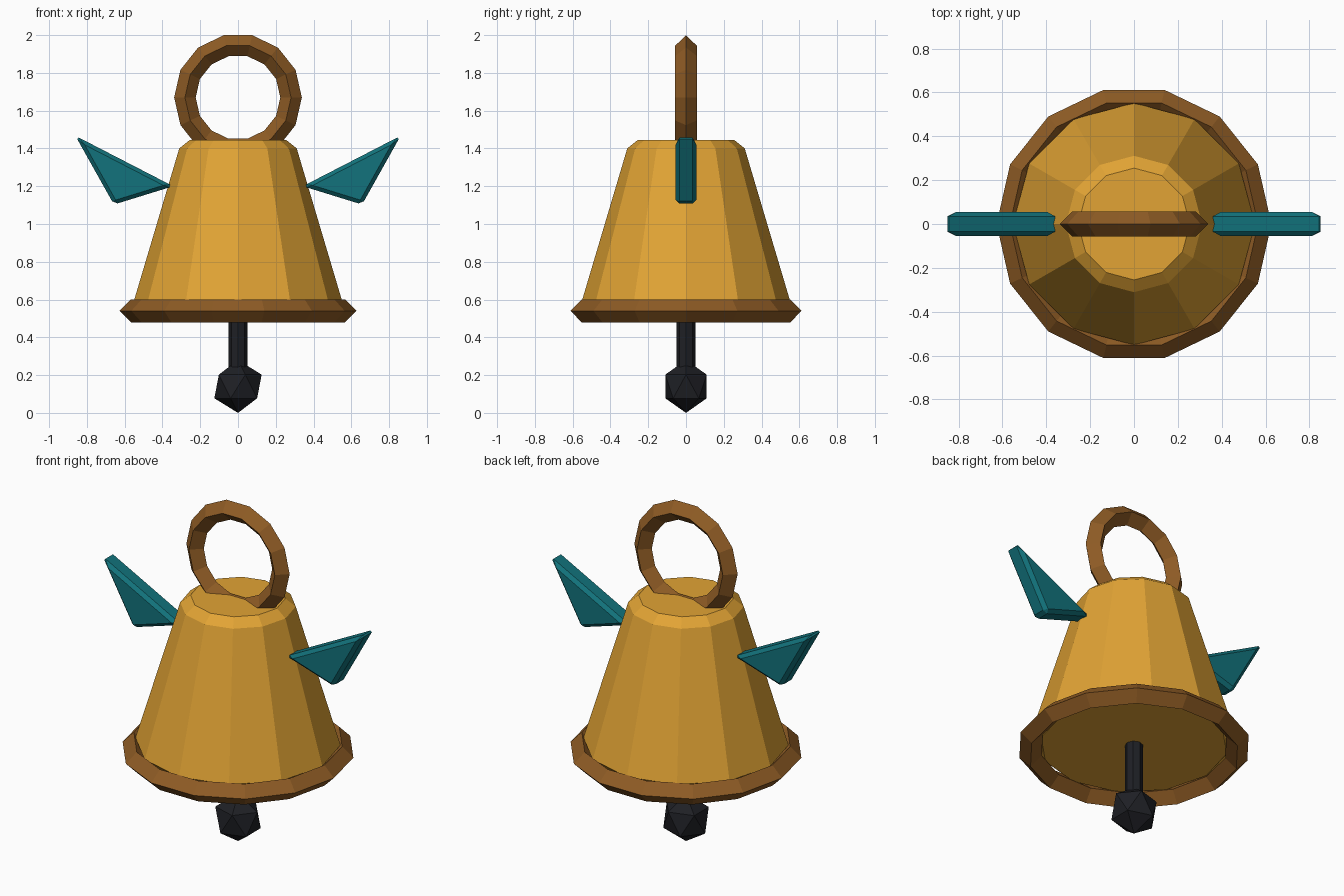
import bpy, bmesh, math

if "Cube" in bpy.data.objects:
    bpy.data.objects.remove(bpy.data.objects["Cube"])


def material(name, rgb):
    m = bpy.data.materials.new(name)
    m.diffuse_color = (*rgb, 1)
    m.use_nodes = True
    m.node_tree.nodes["Principled BSDF"].inputs["Base Color"].default_value = m.diffuse_color
    return m


GOLD = material("gold", (0.76, 0.37, 0.035))
BRONZE = material("bronze", (0.27, 0.105, 0.018))
IRON = material("iron", (0.013, 0.014, 0.018))
TEAL = material("teal", (0.006, 0.17, 0.2))


def finish(name, mat):
    ob = bpy.context.object
    ob.name = ob.data.name = name
    ob.data.materials.append(mat)
    return ob


def mesh_object(name, bm, mat):
    bmesh.ops.recalc_face_normals(bm, faces=bm.faces)
    me = bpy.data.meshes.new(name)
    bm.to_mesh(me)
    bm.free()
    ob = bpy.data.objects.new(name, me)
    bpy.context.collection.objects.link(ob)
    me.materials.append(mat)
    return ob


def lathe(name, profile, sides, mat):
    """Closed solid of revolution from (radius, z) points."""
    bm = bmesh.new()
    rings = [[bm.verts.new((r * math.cos(2 * math.pi * i / sides),
                            r * math.sin(2 * math.pi * i / sides), z))
              for i in range(sides)] for r, z in profile]
    for a, b in zip(rings, rings[1:]):
        for i in range(sides):
            j = (i + 1) % sides
            bm.faces.new((a[i], a[j], b[j], b[i]))
    bm.faces.new(rings[0][::-1])
    bm.faces.new(rings[-1])
    return mesh_object(name, bm, mat)


def ring(name, z, major, minor, tilt):
    """Fourteen-sided ring with a diamond cross-section."""
    bpy.ops.mesh.primitive_torus_add(
        major_segments=14, minor_segments=4, major_radius=major,
        minor_radius=minor, location=(0, 0, z), rotation=(tilt, 0, 0))
    return finish(name, BRONZE)


# Bell body with chamfered ends
lathe("bell_body", [(0.505, 0.545), (0.552, 0.59), (0.311, 1.4), (0.255, 1.445)], 12, GOLD)

# Lip ring and hanging loop
ring("lip_ring", 0.54, 0.566, 0.061, 0)
ring("hanging_loop", 1.67, 0.281, 0.057, math.pi / 2)

# Clapper rod and ball
lathe("clapper_rod", [(0.049, 0.17), (0.049, 0.6)], 8, IRON)
bpy.ops.mesh.primitive_ico_sphere_add(subdivisions=1, radius=0.14, location=(0, 0, 0.14))
ball = finish("clapper_ball", IRON)
ball.scale.y = 0.92

# Bevelled triangular wings, mirrored left and right
for side, name in ((1, "right_wing"), (-1, "left_wing")):
    bm = bmesh.new()
    outline = [(0.343, 1.2), (0.657, 1.103), (0.861, 1.467)]
    face = bm.faces.new([bm.verts.new((side * x, -0.055, z)) for x, z in outline])
    out = bmesh.ops.extrude_face_region(bm, geom=[face], use_keep_orig=True)
    bmesh.ops.translate(bm, vec=(0, 0.11, 0),
                        verts=[v for v in out["geom"] if isinstance(v, bmesh.types.BMVert)])
    wing = mesh_object(name, bm, TEAL)
    bevel = wing.modifiers.new("bevel", "BEVEL")
    bevel.width = 0.02
    bevel.segments = 1
